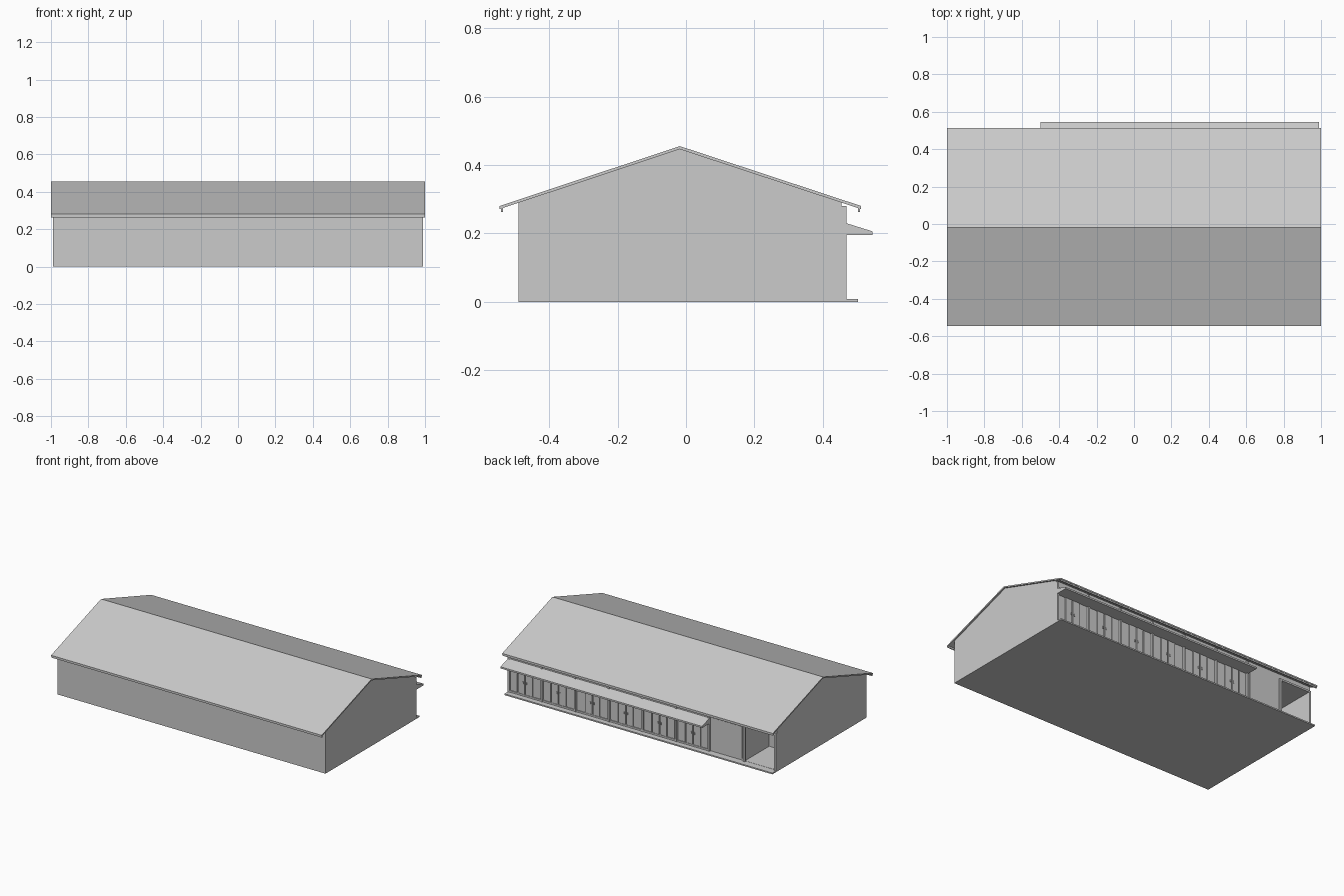
import bpy
import bmesh

old = bpy.data.objects.get("Cube")
if old:
    bpy.data.objects.remove(old, do_unlink=True)

grey = bpy.data.materials.new("light grey")
grey.use_nodes = True
grey.diffuse_color = (0.6, 0.6, 0.6, 1)
bsdf = next(n for n in grey.node_tree.nodes if n.type == 'BSDF_PRINCIPLED')
bsdf.inputs["Base Color"].default_value = (0.6, 0.6, 0.6, 1)


def prism(name, profile, x0, x1):
    """Extrude a (y, z) profile along x."""
    bm = bmesh.new()
    face = bm.faces.new([bm.verts.new((x0, y, z)) for y, z in profile])
    ext = bmesh.ops.extrude_face_region(bm, geom=[face])
    moved = [g for g in ext["geom"] if isinstance(g, bmesh.types.BMVert)]
    bmesh.ops.translate(bm, verts=moved, vec=(x1 - x0, 0, 0))
    bmesh.ops.recalc_face_normals(bm, faces=bm.faces)
    mesh = bpy.data.meshes.new(name)
    bm.to_mesh(mesh)
    bm.free()
    mesh.materials.append(grey)
    obj = bpy.data.objects.new(name, mesh)
    bpy.context.collection.objects.link(obj)
    return obj


def box(name, x0, x1, y0, y1, z0, z1):
    return prism(name, [(y0, z0), (y1, z0), (y1, z1), (y0, z1)], x0, x1)


END = 0.99
FRONT, BACK = -0.49, 0.455
RIDGE_Y, RIDGE_Z, EAVE_Z = -0.018, 0.455, 0.28
EAVE_F, EAVE_B = -0.545, 0.512
THICK = 0.009


def roof_z(y):
    edge = EAVE_F if y < RIDGE_Y else EAVE_B
    return RIDGE_Z - (RIDGE_Z - EAVE_Z) * (y - RIDGE_Y) / (edge - RIDGE_Y)


# Main hall with gable ends
hall = prism("hall_walls", [
    (FRONT, 0), (BACK, 0), (BACK, roof_z(BACK) - THICK),
    (RIDGE_Y, RIDGE_Z - THICK), (FRONT, roof_z(FRONT) - THICK)], -END, END)

# Open porch cut into the back corner
cutter = box("porch_cutter", -0.975, -0.755, 0.2, 0.6, 0.01, 0.245)
cutter.hide_render = True
cutter.hide_viewport = True
cutter.display_type = 'WIRE'
cut = hall.modifiers.new("porch", 'BOOLEAN')
cut.operation = 'DIFFERENCE'
cut.solver = 'EXACT'
cut.object = cutter

# Pitched roof and eave boards
prism("roof", [
    (EAVE_F, EAVE_Z), (RIDGE_Y, RIDGE_Z), (EAVE_B, EAVE_Z),
    (EAVE_B, EAVE_Z - THICK), (RIDGE_Y, RIDGE_Z - THICK),
    (EAVE_F, EAVE_Z - THICK)], -1, 1)
box("front_eave_board", -1, 1, -0.541, -0.535, 0.263, 0.278)
box("back_eave_board", -1, 1, 0.502, 0.508, 0.263, 0.278)

# Step along the back and the canopy over the doors
box("back_step", -END, END, BACK, 0.502, 0, 0.009)
prism("canopy", [(BACK, 0.195), (0.545, 0.195), (0.545, 0.206),
                 (BACK, 0.234)], -0.5, END)

# Door bays: posts, rails, four leaves and two handles each
BAYS = 6
RIGHT = -0.5
STEP = (END - RIGHT) / BAYS
box("bottom_rail", RIGHT, END, BACK, 0.465, 0.009, 0.02)
box("top_rail", RIGHT, END, BACK, 0.465, 0.232, 0.246)
for i in range(BAYS + 1):
    x = RIGHT + i * STEP
    x = min(max(x, RIGHT + 0.006), END - 0.006)
    box(f"post_{i + 1}", x - 0.006, x + 0.006, BACK, 0.469, 0.009, 0.28)
for i in range(BAYS):
    start = RIGHT + i * STEP + 0.01
    leaf = (STEP - 0.02) / 4
    for j in range(4):
        x = start + j * leaf
        depth = 0.462 if j in (1, 2) else 0.459
        box(f"door_leaf_{i + 1}_{j + 1}", x + 0.004, x + leaf - 0.004,
            BACK, depth, 0.02, 0.195)
    middle = start + 2 * leaf
    for side in (-1, 1):
        x = middle + side * 0.012
        box(f"handle_{i + 1}", x - 0.003, x + 0.003, 0.46, 0.467, 0.09, 0.105)

# Plain wall panel and porch frame
box("plain_panel", -0.735, -0.52, BACK, 0.46, 0.02, 0.235)
for x in (-0.755, -0.983):
    box("porch_post", x - 0.007, x + 0.007, BACK, 0.466, 0.009, 0.25)
box("porch_lintel", -END, -0.748, BACK, 0.466, 0.245, 0.257)
